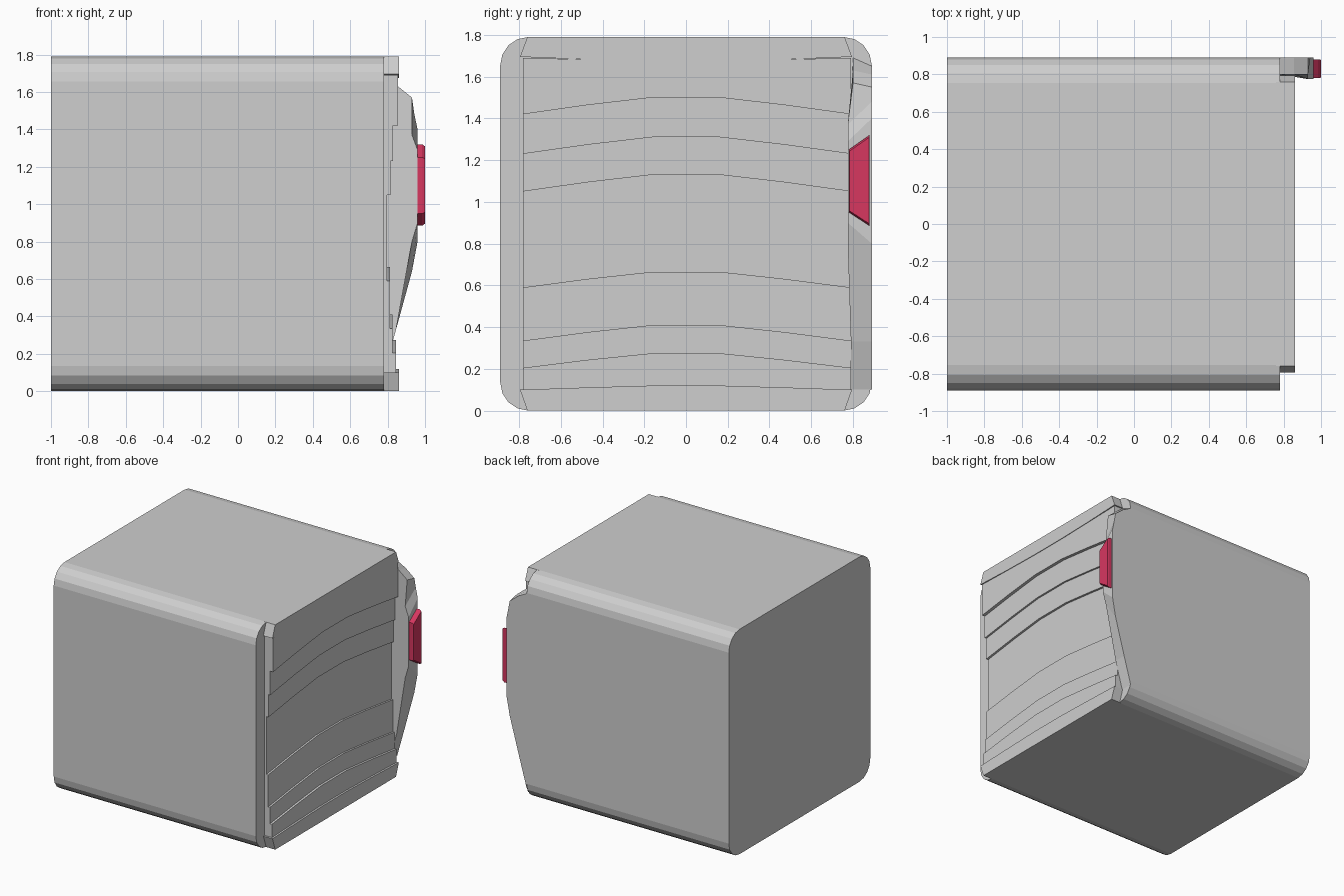
import bpy, bmesh
from math import sin, cos, radians

old = bpy.data.objects.get("Cube")
if old:
    bpy.data.objects.remove(old, do_unlink=True)


def material(name, rgb):
    m = bpy.data.materials.new(name)
    m.use_nodes = True
    m.diffuse_color = (*rgb, 1)
    m.node_tree.nodes["Principled BSDF"].inputs["Base Color"].default_value = (*rgb, 1)
    return m


grey = material("light grey", (0.62, 0.62, 0.62))
red = material("crimson", (0.68, 0.038, 0.118))


def loft(name, loops, mat):
    """Solid skinned through matching closed loops, capped at both ends."""
    bm = bmesh.new()
    rows = [[bm.verts.new(p) for p in loop] for loop in loops]
    n = len(rows[0])
    for a, b in zip(rows, rows[1:]):
        for i in range(n):
            j = (i + 1) % n
            bm.faces.new((a[i], a[j], b[j], b[i]))
    bm.faces.new(rows[0][::-1])
    bm.faces.new(rows[-1])
    bmesh.ops.recalc_face_normals(bm, faces=bm.faces)
    mesh = bpy.data.meshes.new(name)
    bm.to_mesh(mesh)
    bm.free()
    mesh.materials.append(mat)
    ob = bpy.data.objects.new(name, mesh)
    bpy.context.collection.objects.link(ob)
    return ob


def prism(name, outline, x0, x1, mat):
    return loft(name, [[(x, y, z) for y, z in outline] for x in (x0, x1)], mat)


# Main body: rounded box section running along x
HALF, TOP, R, FACE = 0.89, 1.79, 0.135, 0.78
section = []
for k, (sy, sz) in enumerate(((1, 1), (-1, 1), (-1, -1), (1, -1))):
    cy, cz = sy * (HALF - R), TOP / 2 + sz * (TOP / 2 - R)
    for s in range(5):
        a = radians(90 * k + 22.5 * s)
        section.append((cy + R * cos(a), cz + R * sin(a)))
prism("body", section, -1, FACE, grey)

# Arched slat boundaries: edge height and rise at the middle
STATIONS = ((-0.78, 0), (-0.47, 0.55), (-0.16, 1), (0.16, 1), (0.47, 0.55), (0.79, 0))


def arch(edge, rise):
    return [(y, edge + rise * f) for y, f in STATIONS]


levels = [(1.69, -0.015), (1.42, 0.08), (1.23, 0.08), (1.05, 0.08),
          (0.59, 0.075), (0.335, 0.075), (0.205, 0.07), (0.10, 0.02)]
depths = [0.855, 0.83, 0.815, 0.797, 0.812, 0.827, 0.845]
for i, depth in enumerate(depths):
    outline = arch(*levels[i]) + arch(*levels[i + 1])[::-1]
    prism(f"slat_{i + 1}", outline, FACE - 0.02, depth, grey)

# Top and bottom rails framing the slats
prism("top_rail", [(-0.76, TOP), (-0.795, 1.695)] + arch(*levels[0])[1:-1]
      + [(0.795, 1.695), (0.76, TOP)], FACE - 0.02, 0.86, grey)
prism("bottom_rail", [(-0.76, 0), (-0.795, 0.1)] + arch(*levels[-1])[1:-1]
      + [(0.795, 0.1), (0.76, 0)], FACE - 0.02, 0.86, grey)

# Side wing: inner and outer faceted profiles
inner = [(0.78, 0.80, 1.69), (0.855, 0.80, 1.63), (0.93, 0.80, 1.57),
         (0.93, 0.775, 1.37), (0.96, 0.775, 1.29), (0.96, 0.775, 0.90),
         (0.93, 0.775, 0.80), (0.845, 0.79, 0.33), (0.78, 0.79, 0.10)]
outer = [(0.78, 1.65), (0.855, 1.61), (0.93, 1.55), (0.943, 1.48), (0.96, 1.40),
         (0.96, 0.80), (0.93, 0.64), (0.845, 0.33), (0.78, 0.10)]
loft("side_wing", [inner, [(x, HALF, z) for x, z in outer]], grey)

# Red button with a tapered front
button = [(0.78, 0.95), (0.88, 0.885), (0.88, 1.32), (0.78, 1.25)]
cy, cz = 0.83, 1.10


def scaled(x, f):
    return [(x, cy + (y - cy) * f, cz + (z - cz) * f) for y, z in button]


loft("button", [scaled(0.95, 1), scaled(0.985, 1), scaled(1.0, 0.95)], red)
